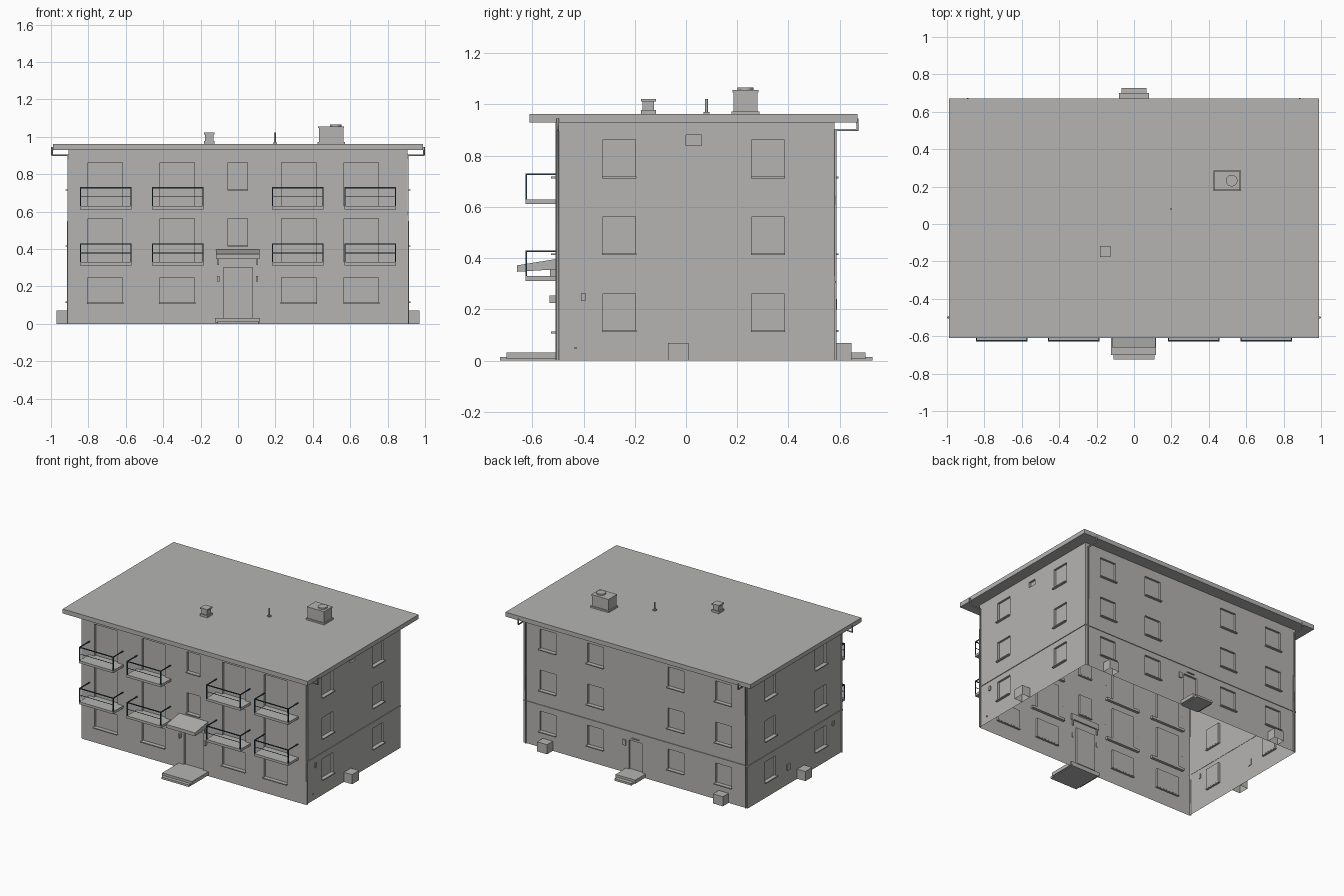
import bpy, bmesh, math
from mathutils import Vector, Matrix

cube = bpy.data.objects.get("Cube")
if cube:
    bpy.data.objects.remove(cube, do_unlink=True)


def material(name, color):
    m = bpy.data.materials.new(name)
    m.use_nodes = True
    m.diffuse_color = (*color, 1)
    m.node_tree.nodes["Principled BSDF"].inputs["Base Color"].default_value = (*color, 1)
    return m


GREY = material("plain_grey", (0.46, 0.455, 0.445))
SLATE = material("dark_slate", (0.03, 0.06, 0.085))
X, FRONT, BACK, EAVE = 0.905, -0.51, 0.58, 0.935


def finish(name, bm, mat=GREY):
    mesh = bpy.data.meshes.new(name)
    bm.to_mesh(mesh)
    bm.free()
    mesh.materials.append(mat)
    ob = bpy.data.objects.new(name, mesh)
    bpy.context.collection.objects.link(ob)
    return ob


def add_box(bm, x, y, z, open_bottom=False):
    size = Vector((x[1] - x[0], y[1] - y[0], z[1] - z[0]))
    mid = Vector((sum(x), sum(y), sum(z))) / 2
    mat = Matrix.Translation(mid) @ Matrix.Diagonal((*size, 1))
    verts = bmesh.ops.create_cube(bm, size=1, matrix=mat)["verts"]
    if open_bottom:
        bm.normal_update()
        low = [f for f in verts[0].link_faces[:] + verts[1].link_faces[:] if f.normal.z < -0.9]
        bmesh.ops.delete(bm, geom=list(set(low)), context="FACES_ONLY")
    return verts


def box(name, x, y, z, mat=GREY):
    bm = bmesh.new()
    add_box(bm, x, y, z)
    return finish(name, bm, mat)


def quad(bm, points, toward):
    face = bm.faces.new([bm.verts.new(p) for p in points])
    face.normal_update()
    if face.normal.dot(toward) < 0:
        face.normal_flip()


# Each side maps (along, height, outward) to a point
SIDES = {
    "front": lambda u, z, d: Vector((u, FRONT - d, z)),
    "back": lambda u, z, d: Vector((u, BACK + d, z)),
    "left": lambda u, z, d: Vector((X + d, u, z)),
    "right": lambda u, z, d: Vector((-X - d, u, z)),
}


def side_box(bm, side, u, z, d, **kw):
    a, b = SIDES[side](u[0], z[0], d[0]), SIDES[side](u[1], z[1], d[1])
    return add_box(bm, *[sorted((a[i], b[i])) for i in range(3)], **kw)


def wall(side, span, openings, depth=0.015):
    # Sheet of wall cells with recessed panels at the openings
    at = SIDES[side]
    out = at(0, 0, 1) - at(0, 0, 0)
    us = sorted({*span, *[v for o in openings for v in o[:2]]})
    zs = sorted({0, EAVE, *[v for o in openings for v in o[2:]]})
    bm = bmesh.new()
    for a, b in zip(us, us[1:]):
        for c, e in zip(zs, zs[1:]):
            u, z = (a + b) / 2, (c + e) / 2
            if not any(o[0] < u < o[1] and o[2] < z < o[3] for o in openings):
                quad(bm, [at(a, c, 0), at(b, c, 0), at(b, e, 0), at(a, e, 0)], out)
    for a, b, c, e in openings:
        ring = [(a, c), (b, c), (b, e), (a, e)]
        quad(bm, [at(*p, -depth) for p in ring], out)
        mid = at((a + b) / 2, (c + e) / 2, -depth / 2)
        for p, q in zip(ring, ring[1:] + ring[:1]):
            pts = [at(*p, 0), at(*q, 0), at(*q, -depth), at(*p, -depth)]
            quad(bm, pts, mid - sum(pts, Vector()) / 4)
    bmesh.ops.remove_doubles(bm, verts=bm.verts, dist=0.0001)
    finish(side + "_wall", bm)


# Openings as (start, end, bottom, top)
FLOORS = [0.117, 0.417, 0.717]
BAYS = [-0.71, -0.325, 0.325, 0.66]
front_windows = [(c - 0.0925, c + 0.0925, 0.112, 0.248) for c in BAYS]
front_windows += [(-0.053, 0.05, z, z + 0.146) for z in FLOORS[1:]]
balcony_doors = [(c - 0.0925, c + 0.0925, z, z + 0.233) for c in BAYS for z in (0.33, 0.63)]
back_windows = [(c - 0.065, c + 0.065, z, z + 0.146)
                for c in (-0.71, -0.325, 0.325, 0.71) for z in FLOORS]
side_windows = [(c - 0.063, c + 0.063, z, z + 0.146) for c in (-0.26, 0.32) for z in FLOORS]

wall("front", (-X, X), front_windows + balcony_doors + [(-0.078, 0.078, 0.03, 0.3)])
wall("back", (-X, X), back_windows + [(-0.055, 0.055, 0.03, 0.245)])
wall("left", (FRONT, BACK), side_windows + [(0, 0.06, 0.84, 0.88)])
wall("right", (FRONT, BACK), side_windows)

# Window sills
bm = bmesh.new()
for side, windows in (("front", front_windows), ("back", back_windows),
                      ("left", side_windows), ("right", side_windows)):
    for a, b, z, _ in windows:
        side_box(bm, side, (a - 0.004, b + 0.004), (z - 0.005, z + 0.002), (-0.014, 0.016))
finish("window_sills", bm)

# Thin string course on the back and sides
bm = bmesh.new()
side_box(bm, "back", (-X, X), (0.303, 0.311), (-0.002, 0.005))
for side in ("left", "right"):
    side_box(bm, side, (FRONT, BACK), (0.303, 0.311), (-0.002, 0.005))
finish("string_course", bm)

# Roof slab
box("roof", (-0.99, 0.99), (-0.61, 0.67), (0.93, 0.962))

# Balconies: slab, posts and rails
slabs, rails = bmesh.new(), bmesh.new()
T = 0.003
for c in (-0.707, -0.322, 0.32, 0.707):
    for z in (0.312, 0.612):
        a, b, y, top = c - 0.138, c + 0.138, -0.627, z + 0.118
        add_box(slabs, (a, b), (y, -0.49), (z, z + 0.018))
        for x in (a + T, b - T):
            add_box(rails, (x - T, x + T), (y, y + 2 * T), (z + 0.018, top))
            add_box(rails, (x - T, x + T), (y, FRONT), (top - 2 * T, top))
        add_box(rails, (a, b), (y, y + 2 * T), (top - 2 * T, top))
        add_box(rails, (a, b), (y + T / 2, y + 1.5 * T), (z + 0.065, z + 0.068))
finish("balcony_slabs", slabs)
finish("balcony_rails", rails, SLATE)

# Entrance steps
box("front_step_lower", (-0.11, 0.11), (-0.725, -0.5), (0, 0.015))
box("front_step_upper", (-0.122, 0.118), (-0.7, -0.5), (0.006, 0.032))
box("back_step_lower", (-0.067, 0.067), (0.57, 0.728), (0, 0.015))
box("back_step_upper", (-0.08, 0.08), (0.57, 0.7), (0.006, 0.032))

# Sloping canopy with brackets and wall lamps
bm = bmesh.new()
for v in add_box(bm, (-0.118, 0.116), (-0.66, -0.5), (0.357, 0.398)):
    if v.co.y < -0.6:
        v.co.z -= 0.01 if v.co.z < 0.37 else 0.026
finish("canopy", bm)
bm = bmesh.new()
for x in (-0.105, 0.102):
    add_box(bm, (x - 0.004, x + 0.004), (-0.53, -0.5), (0.315, 0.36))
    add_box(bm, (x - 0.006, x + 0.006), (-0.533, -0.505), (0.225, 0.255))
finish("canopy_brackets_and_lamps", bm)

# Meter boxes and small wall fittings
bm = bmesh.new()
for side in ("left", "right"):
    side_box(bm, side, (-0.41, -0.392), (0.233, 0.265), (-0.005, 0.007))
side_box(bm, "right", (0.1, 0.13), (0.105, 0.15), (-0.005, 0.008))
side_box(bm, "left", (-0.435, -0.428), (0.045, 0.053), (-0.005, 0.006))
side_box(bm, "back", (0.078, 0.1), (0.2, 0.24), (-0.005, 0.009))
side_box(bm, "back", (-0.03, 0.03), (0.262, 0.267), (-0.005, 0.008))
finish("meter_boxes", bm)

# Basement light wells, open underneath
bm = bmesh.new()
for side, centre in (("left", -0.03), ("right", -0.03), ("back", -0.71), ("back", 0.71)):
    side_box(bm, side, (centre - 0.04, centre + 0.04), (0, 0.07), (0, 0.066), open_bottom=True)
finish("light_wells", bm)

# Downpipes with an offset below the eaves
for side, u in (("back", -0.89), ("back", 0.885), ("left", -0.5), ("right", -0.5)):
    curve = bpy.data.curves.new(side + "_downpipe", "CURVE")
    curve.dimensions = "3D"
    curve.bevel_depth = 0.006
    curve.bevel_resolution = 1
    spline = curve.splines.new("POLY")
    path = [(0.945, 0.089), (0.9, 0.089), (0.9, 0.003), (0.0, 0.003)]
    spline.points.add(len(path) - 1)
    for point, (z, d) in zip(spline.points, path):
        point.co = (*SIDES[side](u, z, d), 1)
    curve.materials.append(GREY)
    bpy.context.collection.objects.link(bpy.data.objects.new(side + "_downpipe", curve))


def cylinder(name, x, y, z, r, sides):
    bm = bmesh.new()
    bmesh.ops.create_cone(bm, cap_ends=True, segments=sides, radius1=r, radius2=r, depth=z[1] - z[0],
                          matrix=Matrix.Translation((x, y, sum(z) / 2)))
    return finish(name, bm)


def stack(name, x, y, layers):
    # Stacked boxes given as (half width, half depth, bottom, top)
    bm = bmesh.new()
    for w, d, a, b in layers:
        add_box(bm, (x - w, x + w), (y - d, y + d), (a, b))
    finish(name, bm)


# Rooftop chimneys and pole
stack("large_chimney", 0.498, 0.232, [(0.074, 0.055, 0.96, 0.973), (0.066, 0.047, 0.97, 1.048),
                                      (0.069, 0.05, 1.046, 1.056)])
cylinder("chimney_cap", 0.522, 0.232, (1.05, 1.066), 0.031, 24)
stack("small_chimney", -0.154, -0.147, [(0.029, 0.029, 0.96, 0.978), (0.023, 0.023, 0.97, 1.018),
                                        (0.029, 0.029, 1.012, 1.022)])
stack("pole_base", 0.197, 0.08, [(0.011, 0.011, 0.96, 0.97)])
cylinder("roof_pole", 0.197, 0.08, (0.96, 1.022), 0.005, 12)
